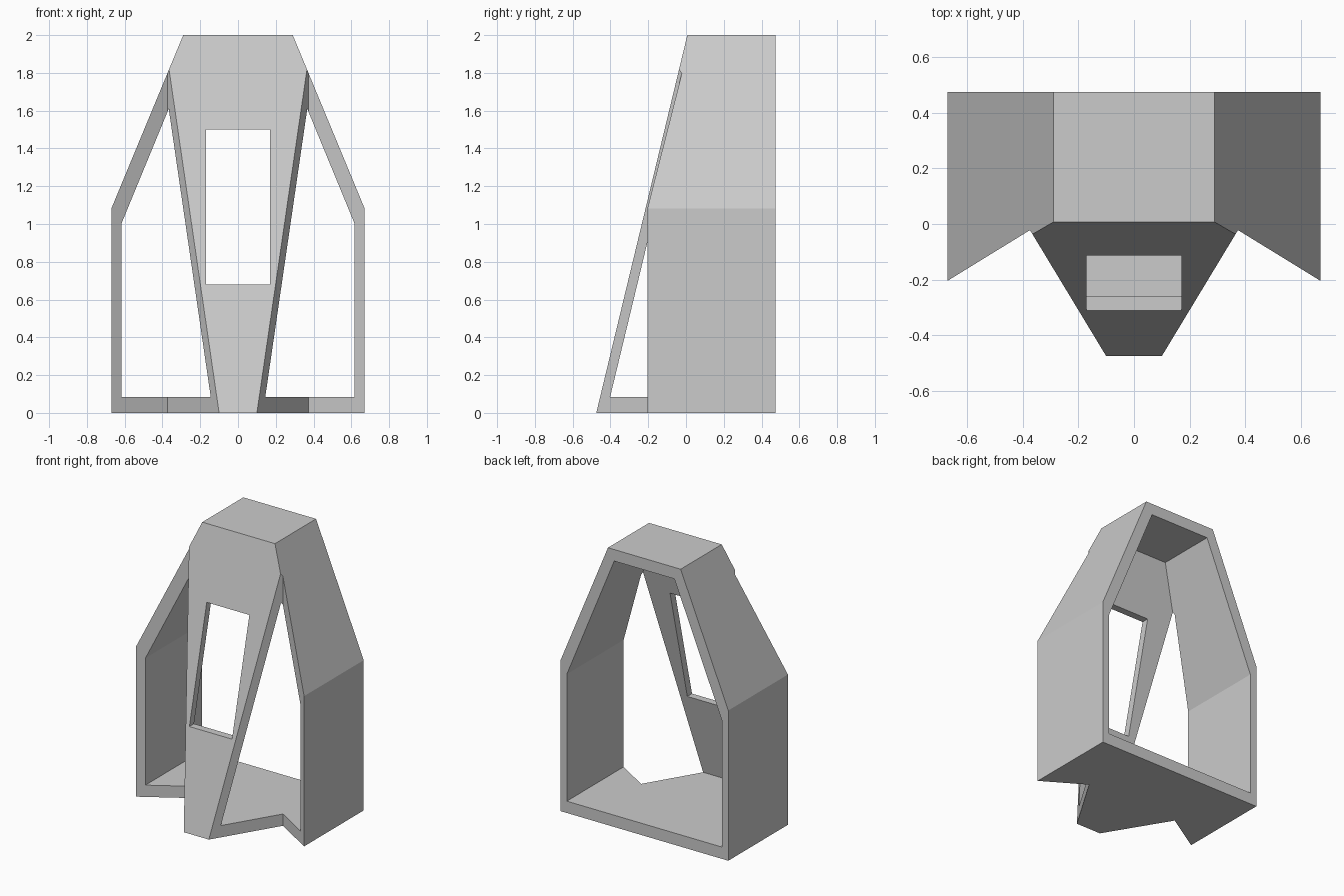
import bpy
import bmesh
from mathutils import Vector

if "Cube" in bpy.data.objects:
    bpy.data.objects.remove(bpy.data.objects["Cube"])


def prism(name, profile, place, lo, hi):
    """Extrude a 2D profile between lo and hi; place maps (a, b, depth) to 3D."""
    bm = bmesh.new()
    face = bm.faces.new([bm.verts.new(place(a, b, lo)) for a, b in profile])
    new = bmesh.ops.extrude_face_region(bm, geom=[face])["geom"]
    offset = Vector(place(0, 0, hi)) - Vector(place(0, 0, lo))
    bmesh.ops.translate(bm, vec=offset,
                        verts=[v for v in new if isinstance(v, bmesh.types.BMVert)])
    bmesh.ops.recalc_face_normals(bm, faces=bm.faces)
    mesh = bpy.data.meshes.new(name)
    bm.to_mesh(mesh)
    bm.free()
    obj = bpy.data.objects.new(name, mesh)
    bpy.context.collection.objects.link(obj)
    return obj


def combine(obj, tool, operation):
    """Apply a boolean and remove the tool."""
    tool.hide_render = True
    mod = obj.modifiers.new("cut", 'BOOLEAN')
    mod.operation = operation
    mod.solver = 'EXACT'
    mod.object = tool
    bpy.context.view_layer.objects.active = obj
    bpy.ops.object.modifier_apply(modifier=mod.name)
    bpy.data.objects.remove(tool)


def mirrored(half):
    return half + [(-x, b) for x, b in reversed(half)]


def front_view(a, b, d):
    return (a, d, b)


def side_view(a, b, d):
    return (d, a, b)


def plan_view(a, b, d):
    return (a, b, d)


def behind_slope(name, shift):
    """Everything behind the leaning front plane, moved back by shift."""
    def y(z):
        return -0.475 + 0.241 * z + shift
    profile = [(y(-0.5), -0.5), (2, -0.5), (2, 2.5), (y(2.5), 2.5)]
    return prism(name, profile, side_view, -2, 2)


# Gabled outer body
body = prism("shelter_body", mirrored([(0.67, 0), (0.67, 1.083), (0.29, 2)]),
             front_view, -1, 0.475)

# Footprint with pointed side wings and a tapering prow
plan = mirrored([(0.8, 1), (0.8, -0.284), (0.374, -0.022), (0.1, -0.475), (0.1, -0.8)])
combine(body, prism("footprint", plan, plan_view, -1, 3), 'INTERSECT')

# Leaning front face
combine(body, behind_slope("front_slope", 0), 'INTERSECT')

# Hollow interior, leaving the front panel in place
cavity = prism("cavity", mirrored([(0.618, 0.085), (0.618, 1.0), (0.24, 1.917)]),
               front_view, -1.2, 1.2)
combine(cavity, behind_slope("panel_back", 0.053), 'INTERSECT')
combine(body, cavity, 'DIFFERENCE')

# Window through the front panel
window = prism("window", mirrored([(0.17, 0.68), (0.17, 1.5)]), front_view, -1, 0.3)
combine(body, window, 'DIFFERENCE')
